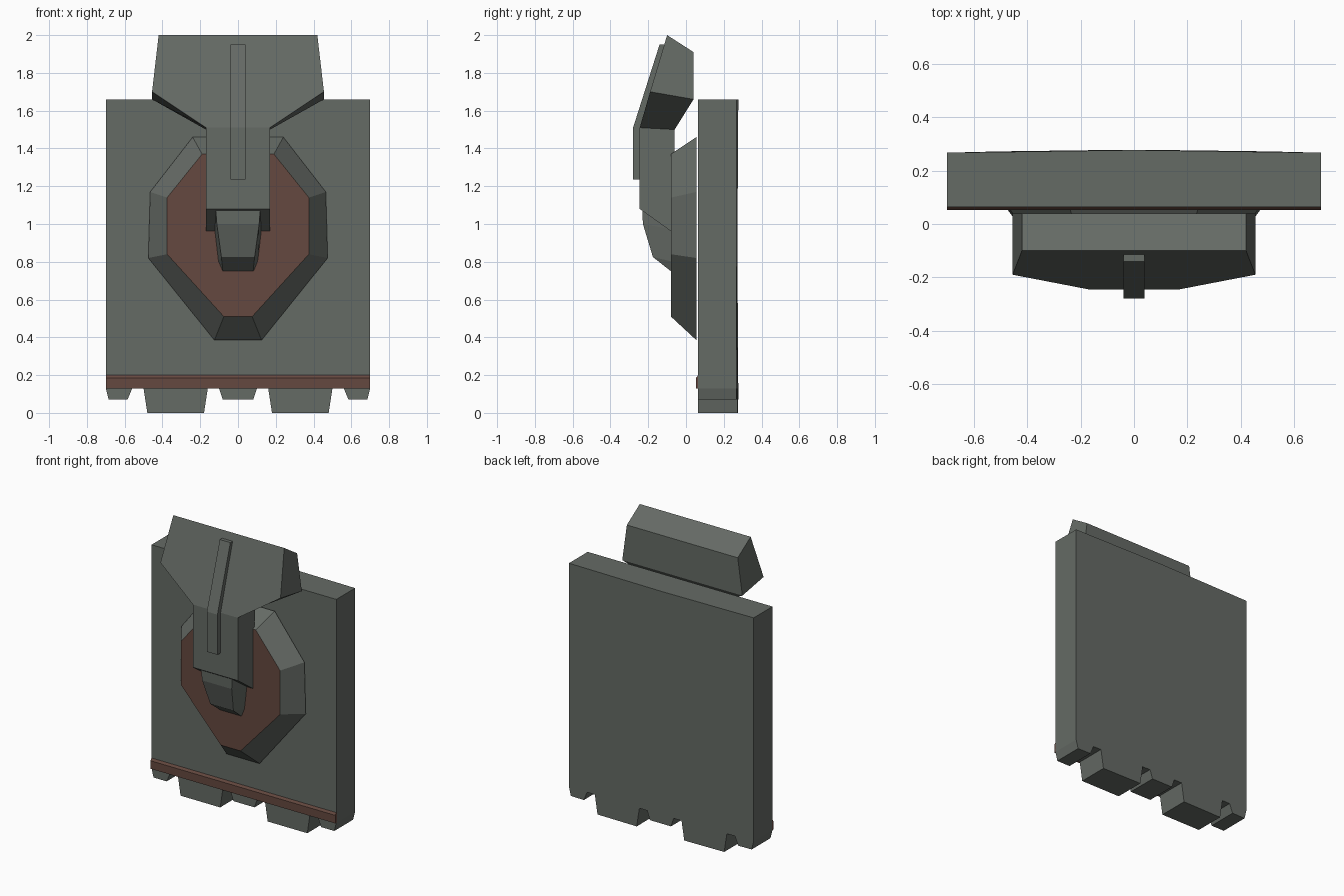
import bpy
import math

if "Cube" in bpy.data.objects:
    bpy.data.objects.remove(bpy.data.objects["Cube"])


def material(name, rgb):
    m = bpy.data.materials.new(name)
    m.diffuse_color = (*rgb, 1)
    m.use_nodes = True
    m.node_tree.nodes["Principled BSDF"].inputs["Base Color"].default_value = m.diffuse_color
    return m


GREY = material("grey_green_metal", (0.13, 0.145, 0.13))
RED = material("dull_red", (0.13, 0.065, 0.05))


def make(name, verts, faces, mat, smooth=None):
    me = bpy.data.meshes.new(name)
    me.from_pydata(verts, [], faces)
    me.materials.append(mat)
    ob = bpy.data.objects.new(name, me)
    bpy.context.collection.objects.link(ob)
    bpy.ops.object.select_all(action='DESELECT')
    ob.select_set(True)
    bpy.context.view_layer.objects.active = ob
    bpy.ops.object.mode_set(mode='EDIT')
    bpy.ops.mesh.select_all(action='SELECT')
    bpy.ops.mesh.normals_make_consistent(inside=False)
    bpy.ops.object.mode_set(mode='OBJECT')
    if smooth:
        bpy.ops.object.shade_smooth_by_angle(angle=math.radians(smooth))
    return ob


def loft(name, rings, mat, smooth=None):
    """Join rings of equal length and cap both ends."""
    n = len(rings[0])
    verts = [v for r in rings for v in r]
    faces = [tuple(range(n)), tuple(range(len(verts) - n, len(verts)))]
    for k in range(len(rings) - 1):
        for i in range(n):
            j = (i + 1) % n
            faces.append((k * n + i, k * n + j, (k + 1) * n + j, (k + 1) * n + i))
    return make(name, verts, faces, mat, smooth)


def bar_ring(x, front, back):
    """Four-cornered section from a front and a back (y, z) point."""
    xf, xb = x if isinstance(x, tuple) else (x, x)
    return [(-xf, *front), (xf, *front), (xb, *back), (-xb, *back)]


def mirrored(half):
    """Close a right-hand outline (x, z) by mirroring it in x."""
    return half + [(-x, z) for x, z in reversed(half)]


# Slab with notched lower edge and slightly bowed back
half = [(0, 1.66), (0.7, 1.66), (0.7, 0.13), (0.685, 0.07), (0.585, 0.07),
        (0.56, 0.13), (0.5, 0.13), (0.48, 0), (0.18, 0), (0.16, 0.13),
        (0.1, 0.13), (0.08, 0.07), (0, 0.07)]
outline = half + [(-x, z) for x, z in reversed(half[1:-1])]
loft("slab", [[(x, 0.064, z) for x, z in outline],
              [(x, 0.277 - 0.02 * x * x, z) for x, z in outline]], GREY)

# Red band across the foot of the slab
band = [(0.07, 0.13), (0.053, 0.13), (0.053, 0.185), (0.07, 0.208)]
loft("lower_band", [[(x, y, z) for y, z in band] for x in (-0.7, 0.7)], RED)

# Eight-sided boss with bevelled rim and red face
outer = mirrored([(0.24, 1.46), (0.465, 1.17), (0.475, 0.82), (0.125, 0.385)])
inner = mirrored([(0.19, 1.37), (0.375, 1.14), (0.375, 0.84), (0.075, 0.51)])
boss = loft("boss", [[(x, 0.055, z) for x, z in outer],
                     [(x, -0.08, z) for x, z in inner]], GREY, 30)
boss.data.materials.append(RED)
for p in boss.data.polygons:
    if p.normal.y < -0.95:
        p.material_index = 1

# Flared head block running down into a straight neck
loft("head_and_neck", [
    bar_ring(0.42, (-0.10, 2.0), (0.04, 1.91)),
    bar_ring(0.455, (-0.19, 1.70), (0.04, 1.66)),
    bar_ring(0.17, (-0.245, 1.51), (-0.06, 1.50)),
    bar_ring(0.17, (-0.245, 1.08), (-0.07, 0.955))], GREY)

# Tapered snout below the neck
loft("snout", [
    bar_ring((0.118, 0.13), (-0.232, 1.08), (-0.07, 1.08)),
    bar_ring((0.112, 0.125), (-0.228, 1.0), (-0.07, 0.97)),
    bar_ring((0.088, 0.105), (-0.175, 0.825), (-0.07, 0.80)),
    bar_ring((0.08, 0.085), (-0.08, 0.75), (-0.07, 0.75))], GREY)

# Raised ridge down the head and neck
loft("ridge", [
    bar_ring(0.04, (-0.14, 1.95), (-0.11, 1.95)),
    bar_ring(0.04, (-0.28, 1.51), (-0.24, 1.50)),
    bar_ring(0.04, (-0.28, 1.235), (-0.24, 1.235))], GREY)
